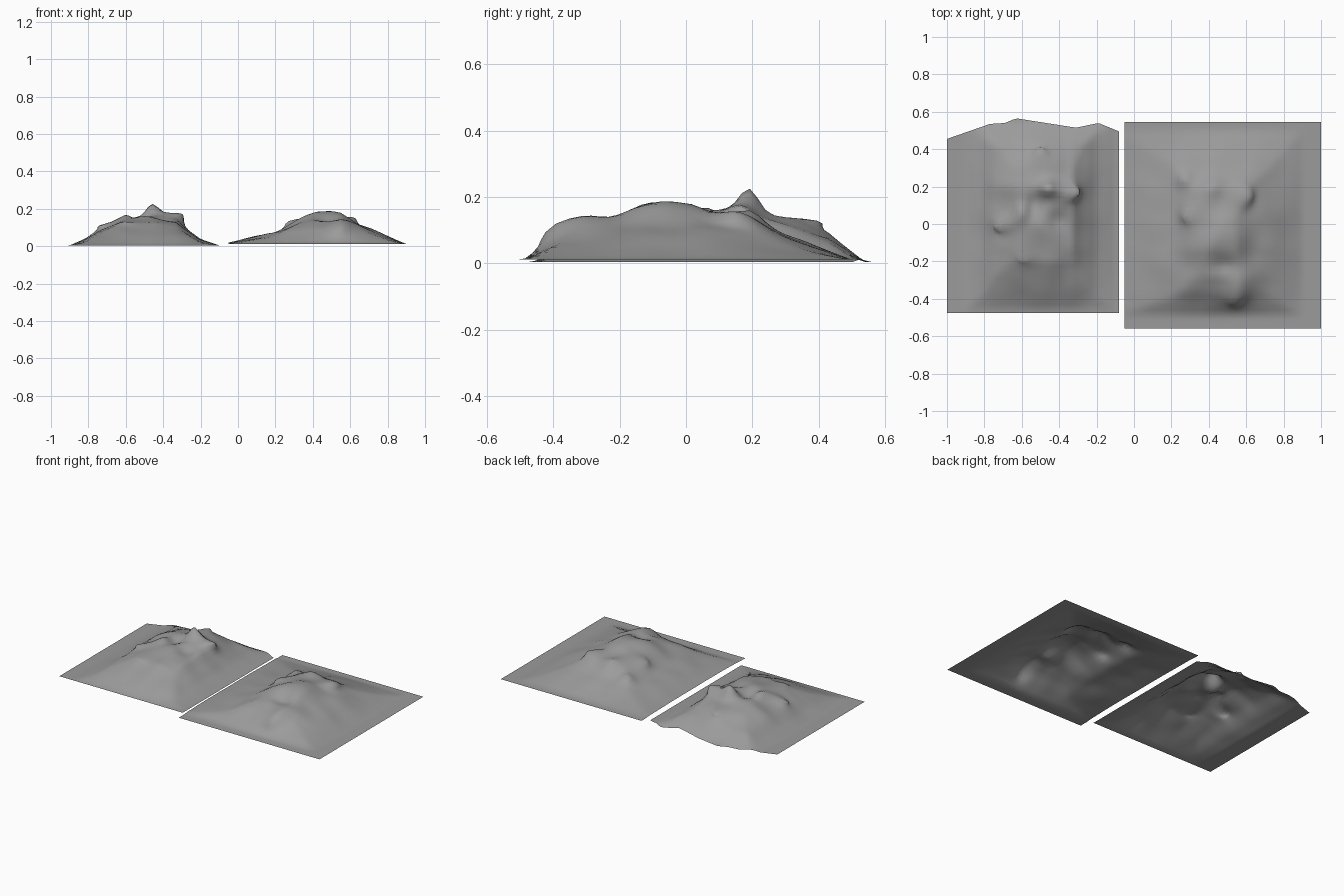
import bpy, bmesh, math
from mathutils import Vector, noise

cube = bpy.data.objects.get("Cube")
if cube:
    bpy.data.objects.remove(cube)

rock = bpy.data.materials.new("rock grey")
rock.use_nodes = True
COLOR = (0.33, 0.33, 0.33, 1)
rock.diffuse_color = COLOR
rock.node_tree.nodes["Principled BSDF"].inputs["Base Color"].default_value = COLOR


def lerp(points, t):
    """Piecewise linear profile through (position, value) points."""
    if t <= points[0][0]:
        return points[0][1]
    for (a, u), (b, v) in zip(points, points[1:]):
        if t <= b:
            return u + (v - u) * (t - a) / (b - a)
    return points[-1][1]


def bell(x, y, cx, cy, rx, ry):
    return math.exp(-((x - cx) / rx) ** 2 - ((y - cy) / ry) ** 2)


def terrain(name, x_range, y_front, back_edge, base, height, side, length, bumps, leans, n=44):
    """Open ground sheet raised into a craggy hill."""
    bm = bmesh.new()
    bmesh.ops.create_grid(bm, x_segments=n, y_segments=n, size=0.5)
    for v in bm.verts:
        x = x_range[0] + (v.co.x + 0.5) * (x_range[1] - x_range[0])
        y = y_front + (v.co.y + 0.5) * (lerp(back_edge, x) - y_front)
        # Main mass from the two slope profiles
        f, g = lerp(side, x), lerp(length, y)
        mass = 0.6 * f * g + 0.4 * min(f, g)
        z = base + height * mass
        # Crags and hollows
        z += sum(h * bell(x, y, *b) for h, *b in bumps)
        z += 0.025 * mass * noise.noise(Vector((x * 7, y * 7, 0)))
        # Overhanging ledges
        dx = sum(p * bell(x, y, *b) for p, q, *b in leans)
        dy = sum(q * bell(x, y, *b) for p, q, *b in leans)
        v.co = x + dx, y + dy, max(z, 0)
    mesh = bpy.data.meshes.new(name)
    bm.to_mesh(mesh)
    bm.free()
    mesh.shade_smooth()
    mesh.materials.append(rock)
    obj = bpy.data.objects.new(name, mesh)
    bpy.context.collection.objects.link(obj)


# Steep hill with a sharp summit
terrain(
    "peaked_hill", (-1, -0.08), -0.475,
    [(-1, 0.455), (-0.77, 0.535), (-0.69, 0.54), (-0.63, 0.565), (-0.31, 0.515), (-0.19, 0.54), (-0.08, 0.495)],
    0.004, 0.165,
    [(-0.9, 0), (-0.82, 0.2), (-0.75, 0.5), (-0.62, 0.85), (-0.45, 1), (-0.33, 0.85), (-0.28, 0.55), (-0.2, 0.2), (-0.1, 0)],
    [(-0.46, 0), (-0.36, 0.3), (-0.2, 0.75), (0, 0.95), (0.2, 1), (0.32, 0.75), (0.43, 0.5), (0.54, 0)],
    [(0.065, -0.46, 0.19, 0.045, 0.04), (0.035, -0.6, 0.06, 0.04, 0.05), (-0.02, -0.53, 0.12, 0.04, 0.06),
     (0.02, -0.36, 0.16, 0.05, 0.04), (-0.02, -0.42, 0.02, 0.06, 0.05)],
    [(-0.06, -0.02, -0.68, 0, 0.05, 0.04), (-0.02, -0.05, -0.58, -0.14, 0.05, 0.05),
     (0.06, 0, -0.36, 0.17, 0.05, 0.04), (0, 0.06, -0.5, 0.34, 0.04, 0.05)],
)

# Broad hill with a long rounded ridge
terrain(
    "broad_hill", (-0.05, 1), -0.56, [(0, 0.545)],
    0.011, 0.165,
    [(-0.05, 0.05), (0.2, 0.4), (0.3, 0.72), (0.42, 1), (0.55, 0.95), (0.62, 0.75), (0.8, 0.25), (0.9, 0)],
    [(-0.49, 0), (-0.42, 0.3), (-0.36, 0.55), (-0.28, 0.75), (-0.13, 1), (0.02, 0.98), (0.2, 0.75), (0.3, 0.45), (0.5, 0)],
    [(0.03, 0.56, -0.33, 0.06, 0.06), (0.025, 0.42, 0.2, 0.06, 0.05), (0.02, 0.58, 0.15, 0.04, 0.06),
     (0.025, 0.27, 0.24, 0.04, 0.04), (-0.02, 0.48, -0.22, 0.06, 0.04)],
    [(0.04, 0, 0.58, 0.15, 0.05, 0.06), (0, -0.04, 0.54, -0.38, 0.06, 0.05),
     (-0.04, -0.02, 0.31, 0.06, 0.05, 0.05)],
)
